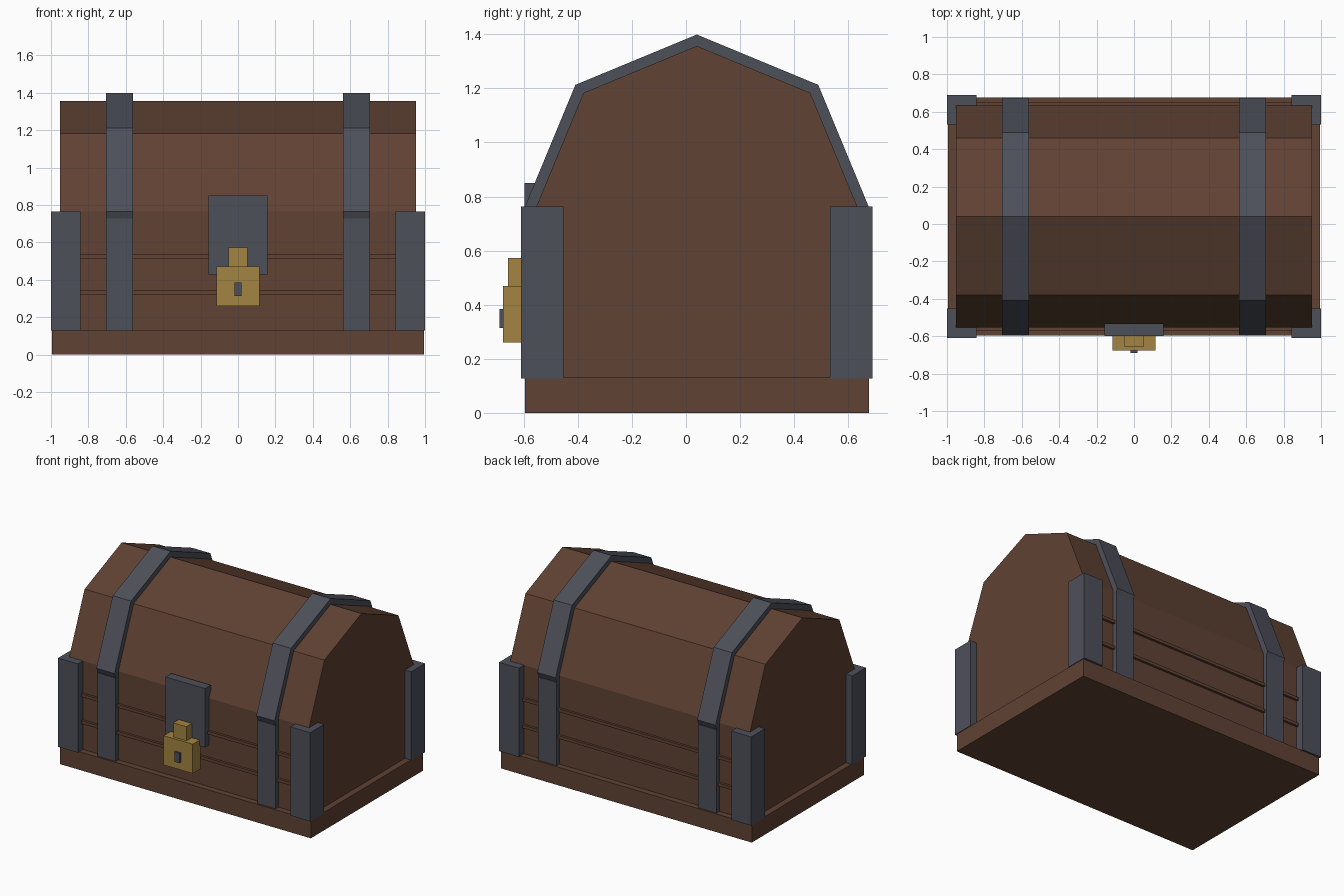
import bpy, bmesh, math

if "Cube" in bpy.data.objects:
    bpy.data.objects.remove(bpy.data.objects["Cube"])


def material(name, rgb):
    m = bpy.data.materials.new(name)
    m.diffuse_color = (*rgb, 1)
    m.use_nodes = True
    m.node_tree.nodes["Principled BSDF"].inputs["Base Color"].default_value = m.diffuse_color
    return m


WOOD = material("brown wood", (0.115, 0.054, 0.033))
IRON = material("dark iron", (0.076, 0.080, 0.102))
GOLD = material("dull gold", (0.370, 0.230, 0.052))

CY = 0.04        # middle of the chest in y
LID_Z = 0.764    # height where the lid arch starts


def finish(name, bm, mat):
    bmesh.ops.recalc_face_normals(bm, faces=bm.faces)
    me = bpy.data.meshes.new(name)
    bm.to_mesh(me)
    bm.free()
    me.materials.append(mat)
    ob = bpy.data.objects.new(name, me)
    bpy.context.collection.objects.link(ob)
    return ob


def box(name, x, y, z, mat):
    """Box from (min, max) pairs."""
    bm = bmesh.new()
    bmesh.ops.create_cube(bm, size=1)
    for v in bm.verts:
        v.co = [r[0] if c < 0 else r[1] for c, r in zip(v.co, (x, y, z))]
    return finish(name, bm, mat)


def extrude_x(name, profile, x0, x1, mat):
    """Closed (y, z) profile extruded along x."""
    bm = bmesh.new()
    face = bm.faces.new([bm.verts.new((x0, y, z)) for y, z in profile])
    ext = bmesh.ops.extrude_face_region(bm, geom=[face])
    verts = [g for g in ext["geom"] if isinstance(g, bmesh.types.BMVert)]
    bmesh.ops.translate(bm, verts=verts, vec=(x1 - x0, 0, 0))
    return finish(name, bm, mat)


def arch(radius):
    """Half octagon from back to front."""
    return [(CY + radius * math.cos(a * math.pi / 4),
             LID_Z + radius * math.sin(a * math.pi / 4)) for a in range(5)]


# Plinth, and body with arched lid
box("base_plinth", (-0.995, 0.995), (-0.596, 0.676), (0, 0.13), WOOD)
body = [(CY - 0.593, 0.12)] + [(CY + 0.593, 0.12)] + arch(0.593)
extrude_x("chest_body_and_lid", body, -0.951, 0.951, WOOD)

# Thin wooden strips along front and back
for side, s in (("front", -1), ("back", 1)):
    for i, z in enumerate((0.32, 0.513)):
        y = sorted((CY + s * 0.58, CY + s * 0.61))
        box(f"{side}_strip_{i + 1}", (-0.945, 0.945), y, (z, z + 0.022), WOOD)

# Iron straps over the lid and down the walls
for side, x0 in (("left", -0.707), ("right", 0.562)):
    x1 = x0 + 0.145
    lid_strap = [(CY - 0.62, 0.727), (CY + 0.62, 0.727)] + arch(0.635)
    extrude_x(f"{side}_lid_strap", lid_strap, x0, x1, IRON)
    for face, s in (("front", -1), ("back", 1)):
        y = sorted((CY + s * 0.58, CY + s * 0.624))
        box(f"{side}_{face}_wall_strap", (x0, x1), y, (0.13, 0.727), IRON)

# Iron corner posts
for side, sx in (("left", -1), ("right", 1)):
    for face, sy in (("front", -1), ("back", 1)):
        box(f"{side}_{face}_corner", sorted((sx * 0.843, sx * 1.0)),
            sorted((CY + sy * 0.493, CY + sy * 0.65)), (0.128, LID_Z), IRON)

# Latch plate and padlock
box("latch_plate", (-0.157, 0.157), (-0.598, -0.532), (0.428, 0.85), IRON)
box("padlock_body", (-0.115, 0.115), (-0.677, -0.59), (0.26, 0.47), GOLD)
box("padlock_shackle", (-0.052, 0.052), (-0.658, -0.59), (0.46, 0.572), GOLD)
box("keyhole", (-0.02, 0.02), (-0.69, -0.67), (0.313, 0.385), IRON)
